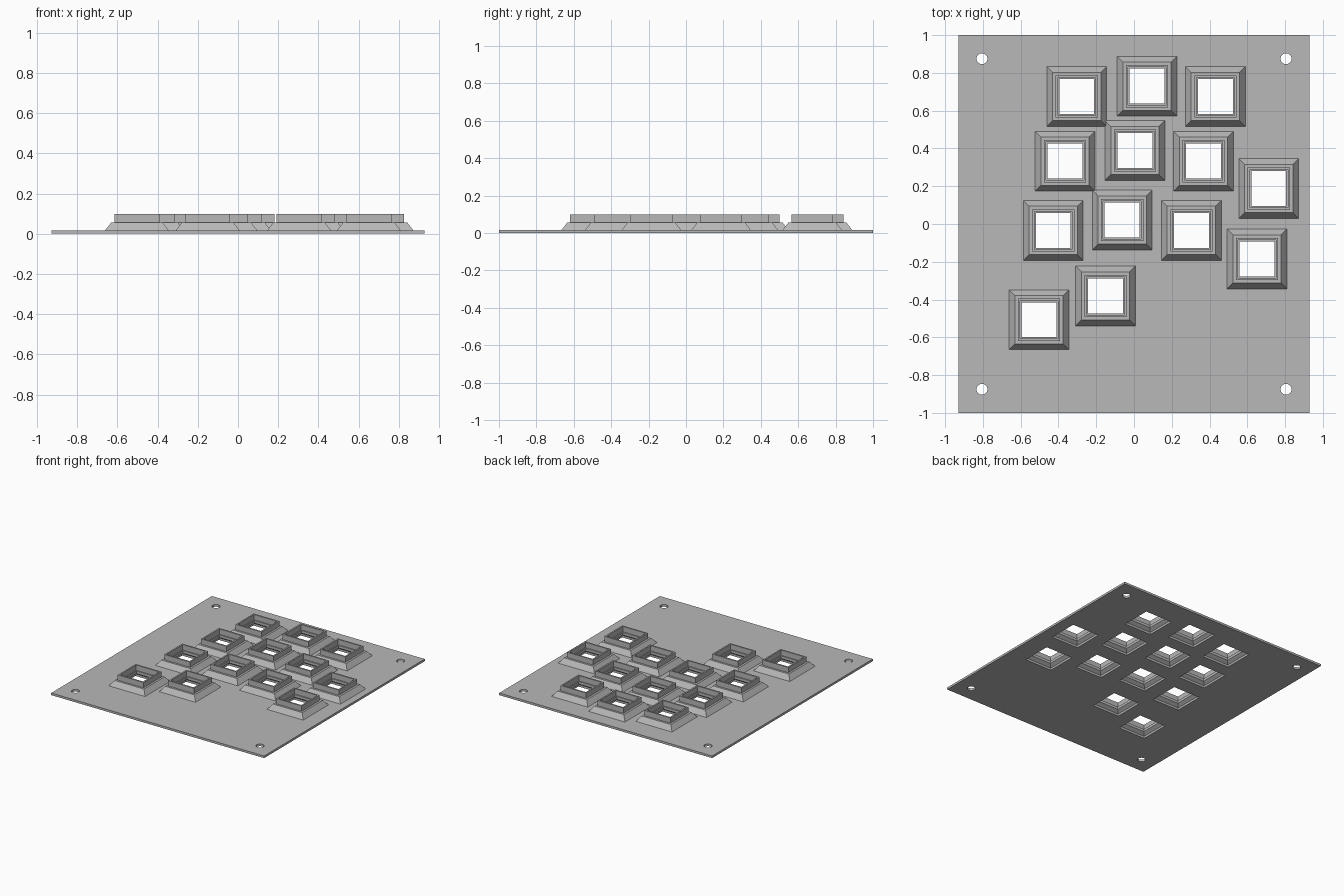
import bpy
import math

cube = bpy.data.objects.get("Cube")
if cube:
    bpy.data.objects.remove(cube, do_unlink=True)

# One grey material for everything
grey = bpy.data.materials.new("plain grey")
grey.use_nodes = True
colour = (0.48, 0.48, 0.48, 1)
grey.diffuse_color = colour
grey.node_tree.nodes["Principled BSDF"].inputs["Base Color"].default_value = colour

HALF_X, HALF_Y, THICK = 0.928, 1.0, 0.017
PIT = 0.118

# Socket centres, row by row, then the outlying pairs
CENTRES = [
    (-0.303, 0.675), (0.069, 0.73), (0.431, 0.675),
    (-0.365, 0.333), (0.005, 0.389), (0.368, 0.333),
    (-0.428, -0.034), (-0.063, 0.021), (0.304, -0.034),
    (0.714, 0.188), (0.651, -0.185),
    (-0.151, -0.381), (-0.503, -0.507),
]

# Half width and height: sloped skirt, ledge, collar, inner step, neck, flared pit
PROFILE = [
    (0.158, THICK), (0.128, 0.056), (0.112, 0.056), (0.112, 0.098),
    (0.1, 0.098), (0.1, 0.056), (0.092, 0.056), (0.092, 0.035), (PIT, THICK),
]
CORNERS = [(-1, -1), (1, -1), (1, 1), (-1, 1)]


def add_object(name, mesh):
    obj = bpy.data.objects.new(name, mesh)
    bpy.context.collection.objects.link(obj)
    mesh.materials.clear()
    mesh.materials.append(grey)
    return obj


def rectangle(cx, cy, hx, hy):
    return [(cx + sx * hx, cy + sy * hy) for sx, sy in CORNERS]


def circle(cx, cy, radius, sides=32):
    angles = [math.tau * i / sides for i in range(sides)]
    return [(cx + radius * math.cos(a), cy + radius * math.sin(a)) for a in angles]


# Base plate: a filled outline with socket openings and corner screw holes
outlines = [rectangle(0, 0, HALF_X, HALF_Y)]
outlines += [rectangle(x, y, PIT, PIT) for x, y in CENTRES]
outlines += [circle(sx * 0.805, sy * 0.875, 0.029) for sx, sy in CORNERS]

curve = bpy.data.curves.new("plate_outline", "CURVE")
curve.dimensions = "2D"
curve.fill_mode = "BOTH"
curve.extrude = THICK / 2
for points in outlines:
    spline = curve.splines.new("POLY")
    spline.points.add(len(points) - 1)
    for point, (x, y) in zip(spline.points, points):
        point.co = (x, y, 0, 1)
    spline.use_cyclic_u = True

outline = bpy.data.objects.new("plate_outline", curve)
bpy.context.collection.objects.link(outline)
bpy.context.view_layer.update()
evaluated = outline.evaluated_get(bpy.context.evaluated_depsgraph_get())
plate_mesh = bpy.data.meshes.new_from_object(evaluated)
bpy.data.objects.remove(outline, do_unlink=True)
plate = add_object("base_plate", plate_mesh)
plate.location.z = THICK / 2
for poly in plate_mesh.polygons:
    poly.use_smooth = False

# Socket: square rings joined along the profile, shared by all copies
verts = [(sx * r, sy * r, z) for r, z in PROFILE for sx, sy in CORNERS]
faces = []
for ring in range(len(PROFILE) - 1):
    a, b = 4 * ring, 4 * ring + 4
    for k in range(4):
        n = (k + 1) % 4
        faces.append((a + k, a + n, b + n, b + k))
socket_mesh = bpy.data.meshes.new("socket")
socket_mesh.from_pydata(verts, [], faces)

for number, (x, y) in enumerate(CENTRES, 1):
    add_object(f"socket_{number}", socket_mesh).location = (x, y, 0)
